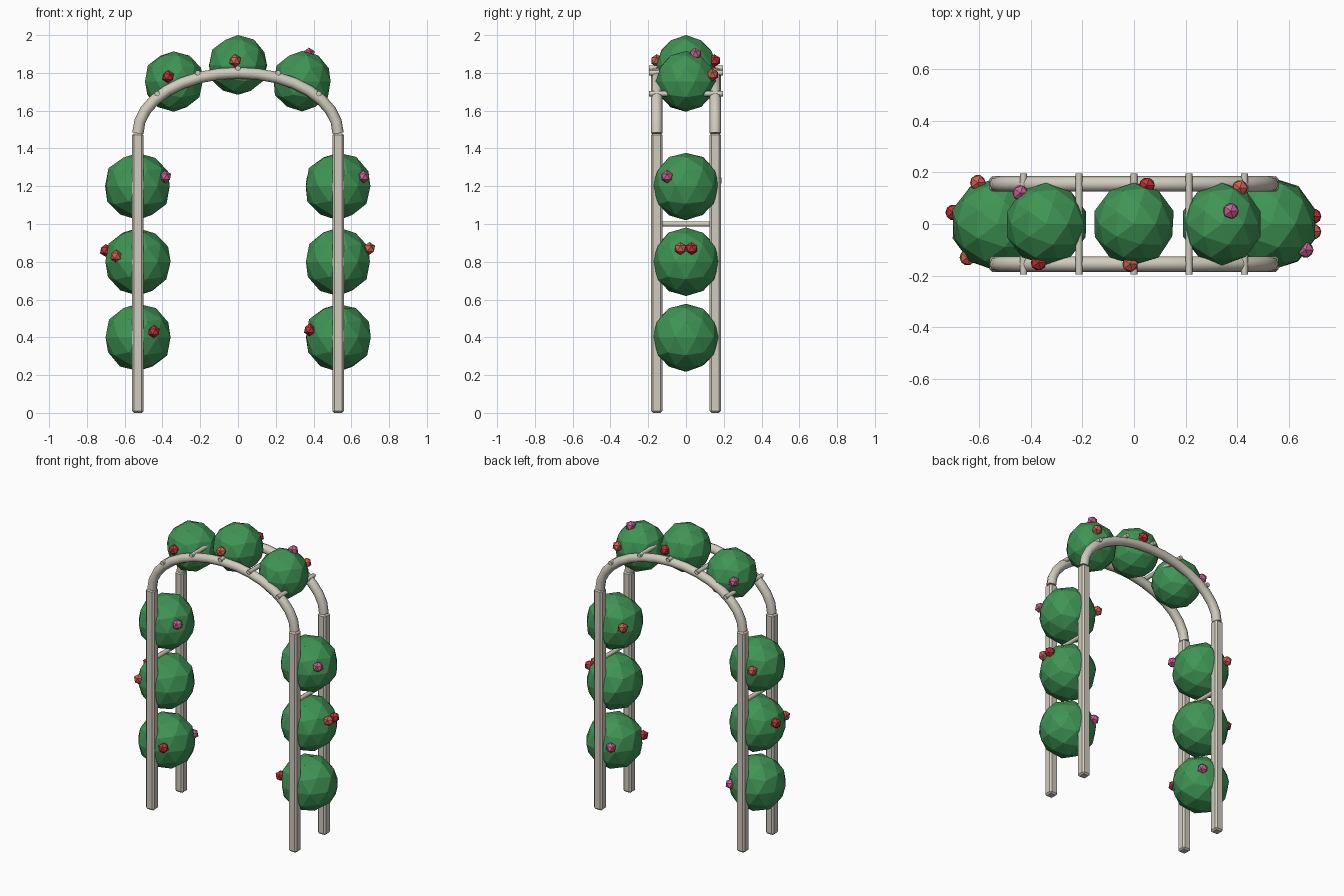
import bpy
import math
import random
from mathutils import Vector

random.seed(4)
if "Cube" in bpy.data.objects:
    bpy.data.objects.remove(bpy.data.objects["Cube"], do_unlink=True)


def make_material(name, r, g, b):
    mat = bpy.data.materials.new(name)
    mat.use_nodes = True
    mat.diffuse_color = (r, g, b, 1)
    bsdf = mat.node_tree.nodes["Principled BSDF"]
    bsdf.inputs["Base Color"].default_value = (r, g, b, 1)
    bsdf.inputs["Roughness"].default_value = 0.8
    return mat


wood = make_material("pale_wood", 0.64, 0.60, 0.51)
leaf = make_material("leaf_green", 0.05, 0.30, 0.09)
red = make_material("red_petal", 0.58, 0.03, 0.04)
coral = make_material("coral_petal", 0.66, 0.12, 0.08)
pink = make_material("pink_petal", 0.60, 0.12, 0.30)

HALF_SPAN = 0.53
HALF_DEPTH = 0.155
SPRING = 1.48
RISE = 0.32
THICK = 0.03


def finish(name, mat):
    obj = bpy.context.object
    obj.name = name
    obj.data.materials.clear()
    obj.data.materials.append(mat)
    return obj


def post(name, x, y):
    bpy.ops.mesh.primitive_cube_add(size=1, location=(x, y, SPRING / 2))
    obj = finish(name, wood)
    obj.scale = (2 * THICK, 2 * THICK, SPRING)
    bpy.ops.object.transform_apply(location=False, rotation=False, scale=True)
    bevel = obj.modifiers.new("soft_edges", "BEVEL")
    bevel.width = 0.01
    bevel.segments = 1


def rung(name, x, z, half_length):
    bpy.ops.mesh.primitive_cylinder_add(
        vertices=8, radius=0.014, depth=2 * half_length,
        location=(x, 0, z), rotation=(math.pi / 2, 0, 0))
    finish(name, wood)
    bpy.ops.object.shade_smooth_by_angle(angle=math.radians(50))


def arch(name, y, steps=16):
    curve = bpy.data.curves.new(name, "CURVE")
    curve.dimensions = "3D"
    curve.bevel_depth = THICK
    curve.bevel_resolution = 2
    curve.use_fill_caps = True
    spline = curve.splines.new("POLY")
    spline.points.add(steps)
    for i, point in enumerate(spline.points):
        a = math.pi * i / steps
        point.co = (HALF_SPAN * math.cos(a), y, SPRING + RISE * math.sin(a), 1)
    obj = bpy.data.objects.new(name, curve)
    bpy.context.collection.objects.link(obj)
    curve.materials.append(wood)


def bush(name, x, z, radius):
    bpy.ops.mesh.primitive_ico_sphere_add(
        subdivisions=2, radius=radius, location=(x, 0, z))
    obj = finish(name, leaf)
    for v in obj.data.vertices:
        v.co *= random.uniform(0.97, 1.01)


def flower(name, mat, location):
    bpy.ops.mesh.primitive_ico_sphere_add(
        subdivisions=1, radius=0.034, location=Vector(location))
    finish(name, mat)


# Frame: four posts and two arched rails
for depth_name, y in (("front", -HALF_DEPTH), ("back", HALF_DEPTH)):
    arch(f"{depth_name}_arch", y)
    for side, x in (("right", -HALF_SPAN), ("left", HALF_SPAN)):
        post(f"{depth_name}_{side}_post", x, y)

# Cross rungs over the arch and between the posts
rung("crown_rung", 0, 1.825, 0.195)
for side, s in (("right", -1), ("left", 1)):
    rung(f"{side}_upper_rung", s * 0.213, 1.80, 0.195)
    rung(f"{side}_lower_rung", s * 0.428, 1.69, 0.195)
    rung(f"{side}_post_rung", s * HALF_SPAN, 1.0, HALF_DEPTH)
    # Foliage climbing the posts and shoulders
    for level, z in enumerate((0.4, 0.8, 1.2)):
        bush(f"{side}_bush_{level}", s * HALF_SPAN, z, 0.181)
    bush(f"{side}_shoulder_bush", s * 0.34, 1.755, 0.16)
bush("crown_bush", 0, 1.84, 0.16)

# Blossoms by colour
blossoms = {
    "red": (red, [(-.37, -.15, 1.78), (.05, .15, 1.865), (-.7, .045, .86),
                  (.695, .03, .87), (-.445, -.155, .43), (.38, -.09, .44)]),
    "coral": (coral, [(-.015, -.155, 1.865), (.41, .14, 1.79),
                      (-.645, -.13, .83), (.695, -.03, .87),
                      (-.605, .16, 1.23), (.39, .115, 1.235)]),
    "pink": (pink, [(.375, .05, 1.9), (-.44, .12, 1.77), (-.385, -.09, 1.25),
                    (.665, -.1, 1.25), (.45, .155, .43), (-.43, .14, .415)]),
}
for colour, (mat, places) in blossoms.items():
    for i, place in enumerate(places):
        flower(f"{colour}_blossom_{i}", mat, place)
